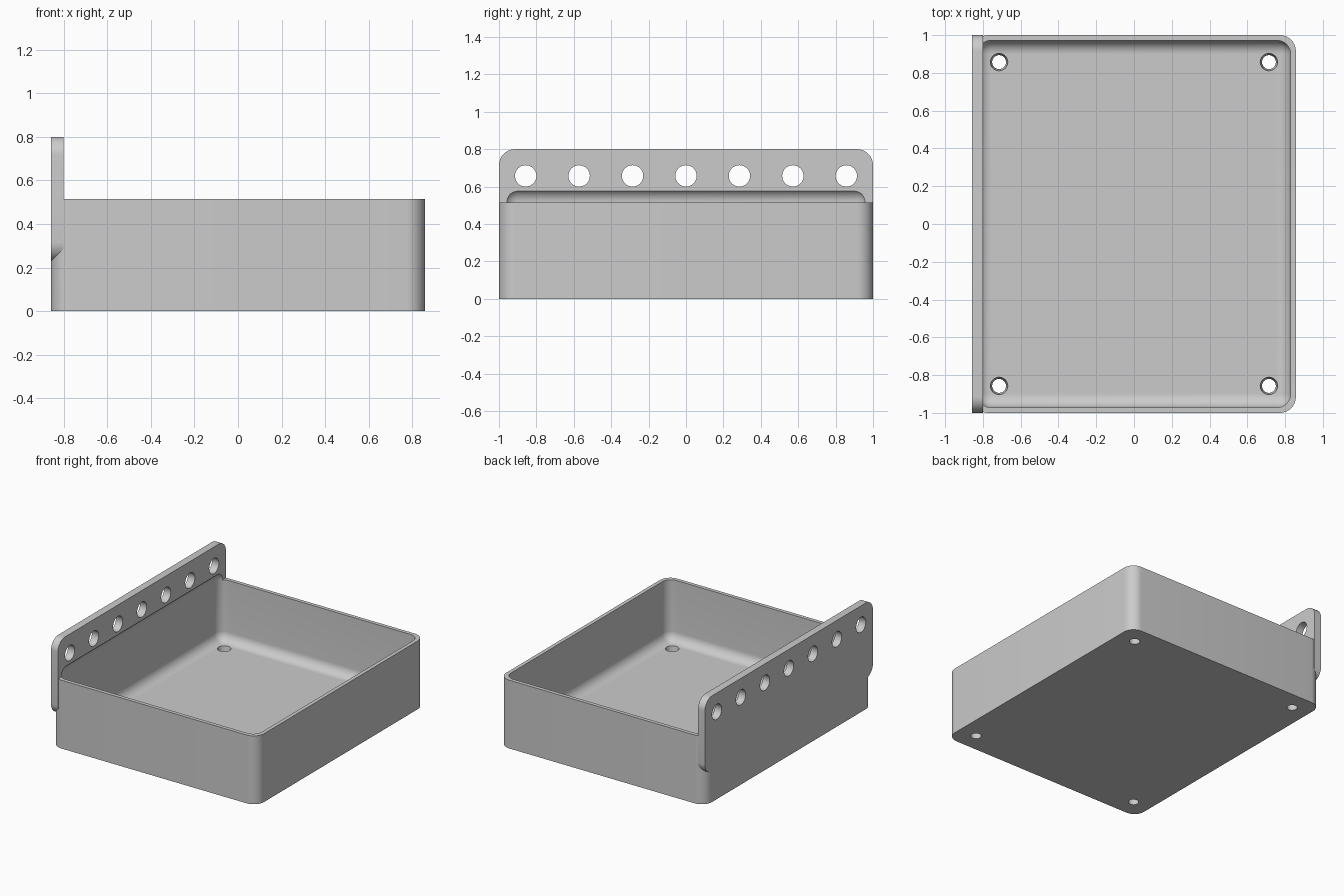
import bpy, bmesh, math
from mathutils import Matrix, Vector

if "Cube" in bpy.data.objects:
    bpy.data.objects.remove(bpy.data.objects["Cube"])

MM = 1 / 35  # the part is laid out in millimetres, 70 long

grey = bpy.data.materials.new("plain grey")
grey.use_nodes = True
grey.diffuse_color = (0.6, 0.6, 0.6, 1)
grey.node_tree.nodes["Principled BSDF"].inputs["Base Color"].default_value = (0.6, 0.6, 0.6, 1)


def make_object(name, bm):
    mesh = bpy.data.meshes.new(name)
    bm.to_mesh(mesh)
    bm.free()
    mesh.materials.append(grey)
    obj = bpy.data.objects.new(name, mesh)
    bpy.context.collection.objects.link(obj)
    return obj


def rounded_box(name, low, high, radius, axis=None):
    """Box with the edges along one axis rounded, or all edges when axis is None."""
    low, high = Vector(low) * MM, Vector(high) * MM
    bm = bmesh.new()
    bmesh.ops.create_cube(bm, size=1)
    bmesh.ops.scale(bm, vec=high - low, verts=bm.verts)
    bmesh.ops.translate(bm, vec=(low + high) / 2, verts=bm.verts)
    edges = [e for e in bm.edges if axis is None
             or abs(e.verts[0].co[axis] - e.verts[1].co[axis]) > 0.001]
    bmesh.ops.bevel(bm, geom=edges, offset=radius * MM, offset_type='OFFSET',
                    segments=10, profile=0.5, affect='EDGES')
    return make_object(name, bm)


def round_cutter(name, center, r_low, r_high, depth, turn=None):
    """Straight or tapered round cutter along z, optionally turned."""
    bm = bmesh.new()
    bmesh.ops.create_cone(bm, cap_ends=True, segments=40, radius1=r_low * MM,
                          radius2=r_high * MM, depth=depth * MM)
    matrix = Matrix.Translation(Vector(center) * MM) @ (turn or Matrix())
    bmesh.ops.transform(bm, matrix=matrix, verts=bm.verts)
    return make_object(name, bm)


def combine(target, tool, operation):
    mod = target.modifiers.new(tool.name, 'BOOLEAN')
    mod.operation = operation
    mod.solver = 'EXACT'
    mod.object = tool
    bpy.context.view_layer.objects.active = target
    bpy.ops.object.modifier_apply(modifier=mod.name)
    bpy.data.objects.remove(tool)


# Tray body with rounded upright corners, and the tall rail on its right side
tray = rounded_box("tray_with_rail", (-30, -35, 0), (30, 35, 18), 3, axis=2)
rail = rounded_box("rail", (-30, -35, 8), (-28, 35, 28), 3, axis=0)
combine(tray, rail, 'UNION')

# Filleted cavity, which also undercuts the foot of the rail
cavity = rounded_box("cavity", (-29, -34, 2), (29, 34, 20.65), 2.5)
combine(tray, cavity, 'DIFFERENCE')

# Tapered screw holes in the floor
for x in (-25, 25):
    for y in (-30, 30):
        hole = round_cutter("floor_hole", (x, y, 1), 1.25, 1.65, 2.4)
        combine(tray, hole, 'DIFFERENCE')

# Row of seven holes through the rail
sideways = Matrix.Rotation(math.pi / 2, 4, 'Y')
for i in range(7):
    hole = round_cutter("rail_hole", (-29, -30 + 10 * i, 23), 2, 2, 6, sideways)
    combine(tray, hole, 'DIFFERENCE')

# Smooth fillets, crisp edges
bpy.ops.object.select_all(action='DESELECT')
tray.select_set(True)
bpy.context.view_layer.objects.active = tray
bpy.ops.object.shade_smooth_by_angle(angle=math.radians(25))
